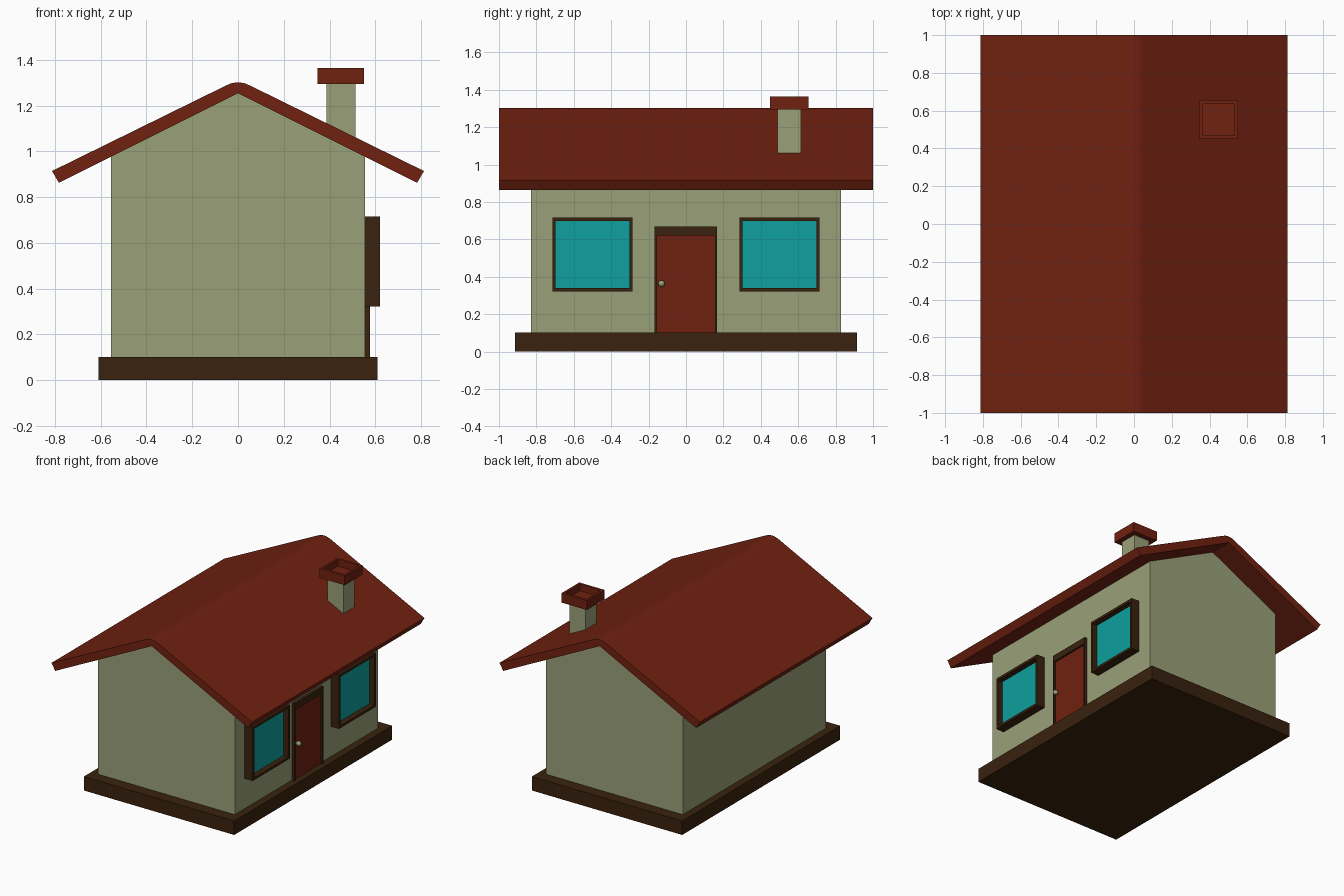
import bpy, bmesh
from mathutils import Vector

if "Cube" in bpy.data.objects:
    bpy.data.objects.remove(bpy.data.objects["Cube"])


def material(name, rgb):
    m = bpy.data.materials.new(name)
    m.diffuse_color = (*rgb, 1)
    m.use_nodes = True
    m.node_tree.nodes["Principled BSDF"].inputs["Base Color"].default_value = m.diffuse_color
    return m


WALL = material("sage plaster", (0.323, 0.356, 0.188))
RED = material("brick red", (0.162, 0.0152, 0.0052))
BROWN = material("dark brown wood", (0.042, 0.016, 0.0044))
GLASS = material("teal glass", (0.0044, 0.352, 0.342))


def finish(name, bm, mat):
    bmesh.ops.recalc_face_normals(bm, faces=bm.faces)
    me = bpy.data.meshes.new(name)
    bm.to_mesh(me)
    bm.free()
    me.materials.append(mat)
    ob = bpy.data.objects.new(name, me)
    bpy.context.collection.objects.link(ob)
    return ob


def prism(name, profile, offset, mat):
    """Extrude a closed 3D outline along an offset."""
    bm = bmesh.new()
    face = bm.faces.new([bm.verts.new(p) for p in profile])
    ext = bmesh.ops.extrude_face_region(bm, geom=[face], use_keep_orig=True)
    moved = [g for g in ext["geom"] if isinstance(g, bmesh.types.BMVert)]
    bmesh.ops.translate(bm, verts=moved, vec=Vector(offset))
    return finish(name, bm, mat)


def box(name, x, y, z, mat):
    profile = [(x[0], y[0], z[0]), (x[1], y[0], z[0]),
               (x[1], y[1], z[0]), (x[0], y[1], z[0])]
    return prism(name, profile, (0, 0, z[1] - z[0]), mat)


# Plinth
box("base", (-0.61, 0.61), (-0.915, 0.915), (0, 0.102), BROWN)

# Gabled walls
gable = [(-0.555, 0.10), (0.555, 0.10), (0.555, 0.985), (0, 1.26), (-0.555, 0.985)]
prism("walls", [(x, -0.83, z) for x, z in gable], (0, 1.66, 0), WALL)

# Roof: bent slab with a rounded ridge
top = [(0.813, 0.914), (0.052, 1.288), (0.028, 1.298)]
roof = ([(-x, z) for x, z in top] + [(0, 1.302)] + top[::-1]
        + [(0.783, 0.863), (0, 1.254), (-0.783, 0.863)])
prism("roof", [(x, -1, z) for x, z in roof], (0, 2, 0), RED)

# Chimney stack and hollow cap
box("chimney", (0.386, 0.514), (0.488, 0.616), (0.95, 1.30), WALL)
bm = bmesh.new()
bmesh.ops.create_cube(bm, size=1)
bmesh.ops.scale(bm, vec=(0.204, 0.204, 0.070), verts=bm.verts)
bmesh.ops.translate(bm, vec=(0.449, 0.552, 1.329), verts=bm.verts)
lid = max(bm.faces, key=lambda f: f.calc_center_median().z)
bmesh.ops.inset_region(bm, faces=[lid], thickness=0.025)
hole = bmesh.ops.extrude_face_region(bm, geom=[lid])
bmesh.ops.translate(bm, vec=(0, 0, -0.05),
                    verts=[g for g in hole["geom"] if isinstance(g, bmesh.types.BMVert)])
if lid.is_valid:
    bmesh.ops.delete(bm, geom=[lid], context='FACES_ONLY')
finish("chimney_cap", bm, RED)

# Windows: four frame bars around a recessed pane
for side, c in (("left", -0.5), ("right", 0.5)):
    y0, y1, z0, z1, w = c - 0.215, c + 0.215, 0.322, 0.716, 0.018
    x = (0.55, 0.62)
    box(side + "_window_sill", x, (y0, y1), (z0, z0 + w), BROWN)
    box(side + "_window_head", x, (y0, y1), (z1 - w, z1), BROWN)
    box(side + "_window_jamb_a", x, (y0, y0 + w), (z0 + w, z1 - w), BROWN)
    box(side + "_window_jamb_b", x, (y1 - w, y1), (z0 + w, z1 - w), BROWN)
    box(side + "_window_pane", (0.55, 0.58), (y0 + w, y1 - w), (z0 + w, z1 - w), GLASS)

# Door with frame
box("door_lintel", (0.55, 0.577), (-0.169, 0.167), (0.62, 0.668), BROWN)
box("door_jamb_a", (0.55, 0.577), (-0.169, -0.156), (0.10, 0.62), BROWN)
box("door_jamb_b", (0.55, 0.577), (0.154, 0.167), (0.10, 0.62), BROWN)
box("door", (0.55, 0.563), (-0.156, 0.154), (0.10, 0.62), RED)

# Door knob
bpy.ops.mesh.primitive_uv_sphere_add(segments=16, ring_count=8, radius=0.018,
                                     location=(0.585, -0.131, 0.364))
knob = bpy.context.object
knob.name = "door_knob"
knob.data.materials.append(WALL)
bpy.ops.object.shade_smooth()
box("door_knob_stem", (0.56, 0.58), (-0.138, -0.124), (0.357, 0.371), WALL)
